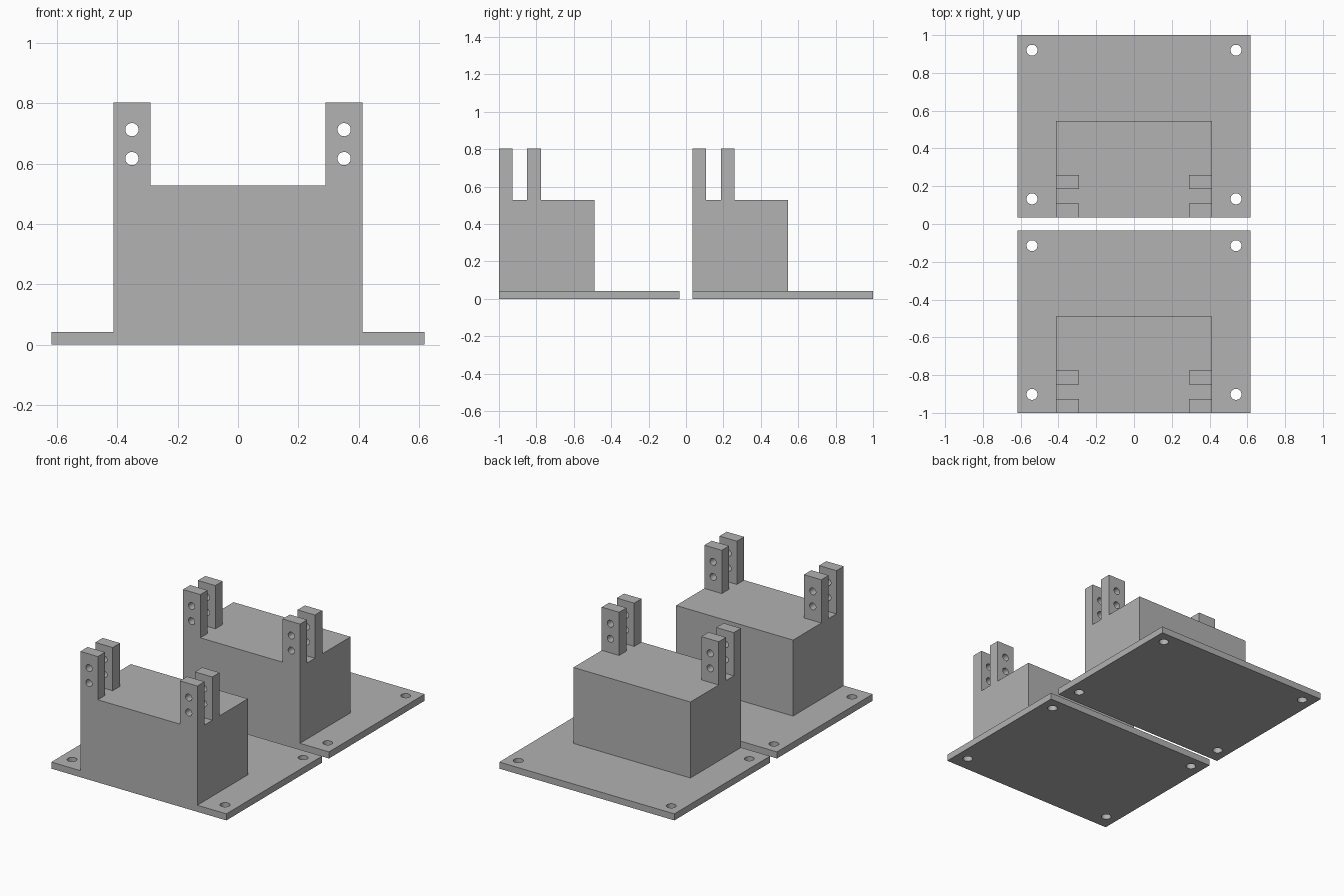
import bpy
import bmesh
import math
from mathutils import Matrix

if "Cube" in bpy.data.objects:
    bpy.data.objects.remove(bpy.data.objects["Cube"])

grey = bpy.data.materials.new("plain grey")
grey.diffuse_color = (0.445, 0.445, 0.445, 1)
grey.use_nodes = True
grey.node_tree.nodes["Principled BSDF"].inputs["Base Color"].default_value = grey.diffuse_color


def make_object(name, bm):
    mesh = bpy.data.meshes.new(name)
    bm.to_mesh(mesh)
    bm.free()
    mesh.materials.append(grey)
    obj = bpy.data.objects.new(name, mesh)
    bpy.context.collection.objects.link(obj)
    return obj


def box(name, x0, x1, y0, y1, z0, z1):
    bm = bmesh.new()
    m = (Matrix.Translation(((x0 + x1) / 2, (y0 + y1) / 2, (z0 + z1) / 2))
         @ Matrix.Diagonal((x1 - x0, y1 - y0, z1 - z0, 1)))
    bmesh.ops.create_cube(bm, size=1, matrix=m)
    return make_object(name, bm)


def cylinder(name, centre, radius, depth, along_y=False):
    bm = bmesh.new()
    m = Matrix.Translation(centre)
    if along_y:
        m = m @ Matrix.Rotation(math.pi / 2, 4, 'X')
    bmesh.ops.create_cone(bm, cap_ends=True, segments=32, radius1=radius,
                          radius2=radius, depth=depth, matrix=m)
    return make_object(name, bm)


def combine(target, tool, operation):
    # apply a boolean and discard the helper
    mod = target.modifiers.new("combine", 'BOOLEAN')
    mod.operation = operation
    mod.solver = 'EXACT'
    mod.object = tool
    dg = bpy.context.evaluated_depsgraph_get()
    dg.update()
    mesh = bpy.data.meshes.new_from_object(target.evaluated_get(dg))
    target.modifiers.clear()
    target.data = mesh
    bpy.data.objects.remove(tool)


# base plate and solid block
bracket = box("front_bracket", -0.618, 0.618, -1, -0.035, 0, 0.042)
combine(bracket, box("block", -0.413, 0.413, -1, -0.49, 0.02, 0.527), 'UNION')

for s in (-1, 1):
    xa, xb = sorted((s * 0.29, s * 0.413))
    # pair of upright lugs on each side
    for y0, y1 in ((-1, -0.927), (-0.849, -0.775)):
        combine(bracket, box("lug", xa, xb, y0, y1, 0.4, 0.803), 'UNION')
    # pin holes through both lugs
    for z in (0.713, 0.617):
        combine(bracket, cylinder("pin_hole", (s * 0.352, -0.88, z), 0.022, 0.4, True),
                'DIFFERENCE')
    # screw holes in the plate corners
    for y in (-0.115, -0.902):
        combine(bracket, cylinder("screw_hole", (s * 0.54, y, 0.02), 0.029, 0.2),
                'DIFFERENCE')

bpy.context.view_layer.objects.active = bracket
bracket.select_set(True)
bpy.ops.object.shade_smooth_by_angle(angle=math.radians(30))

# identical second bracket behind the first
rear = bracket.copy()
rear.name = "rear_bracket"
rear.location.y = 1.035
bpy.context.collection.objects.link(rear)
